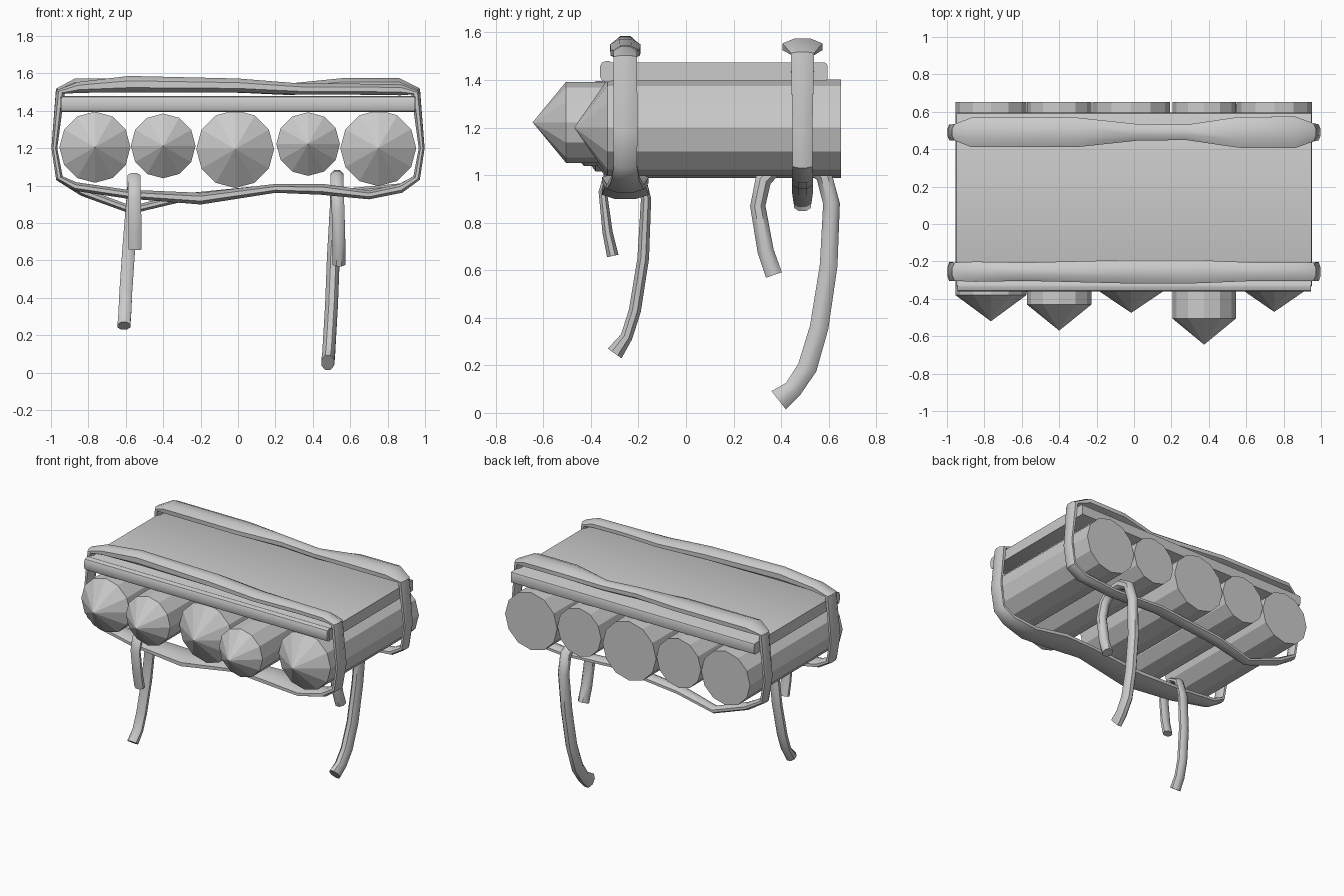
import bpy, bmesh, math
from mathutils import Vector


def finish(name, bm, smooth=None):
    bmesh.ops.recalc_face_normals(bm, faces=bm.faces)
    me = bpy.data.meshes.new(name)
    bm.to_mesh(me)
    bm.free()
    ob = bpy.data.objects.new(name, me)
    bpy.context.collection.objects.link(ob)
    if smooth:
        bpy.ops.object.select_all(action='DESELECT')
        ob.select_set(True)
        bpy.context.view_layer.objects.active = ob
        bpy.ops.object.shade_smooth_by_angle(angle=math.radians(smooth))
    return ob


def sweep(name, stations, axis, closed, sides=8):
    """Oval tube: each station is (point, half width along axis, half thickness)."""
    bm = bmesh.new()
    n = len(stations)
    rings = []
    for i, (p, a, b) in enumerate(stations):
        nxt = stations[(i + 1) % n if closed else min(i + 1, n - 1)][0]
        prv = stations[i - 1 if closed else max(i - 1, 0)][0]
        nor = (Vector(nxt) - Vector(prv)).cross(axis).normalized()
        ring = []
        for k in range(sides):
            t = 2 * math.pi * (k + 0.5) / sides
            ring.append(bm.verts.new(Vector(p) + axis * a * 1.06 * math.cos(t)
                                     + nor * b * 1.06 * math.sin(t)))
        rings.append(ring)
    for i in range(n if closed else n - 1):
        r, s = rings[i], rings[(i + 1) % n]
        for k in range(sides):
            m = (k + 1) % sides
            bm.faces.new((r[k], r[m], s[m], s[k]))
    if not closed:
        bm.faces.new(rings[0])
        bm.faces.new(rings[-1])
    return finish(name, bm, 45)


def log(name, x, z, r, front, back=0.652, sides=12):
    """Faceted log with a pointed front end."""
    bm = bmesh.new()
    loops = []
    for y in (front, back):
        loops.append([bm.verts.new((x + r * math.cos(2 * math.pi * k / sides), y,
                                    z + r * math.sin(2 * math.pi * k / sides)))
                      for k in range(sides)])
    tip = bm.verts.new((x, front - 0.14, z))
    f, b = loops
    for k in range(sides):
        m = (k + 1) % sides
        bm.faces.new((f[k], f[m], b[m], b[k]))
        bm.faces.new((f[k], f[m], tip))
    bm.faces.new(b)
    finish(name, bm)


# Row of five sharpened logs
for i, (x, z, r, front) in enumerate([(-0.765, 1.205, 0.19, -0.38),
                                      (-0.40, 1.212, 0.173, -0.43),
                                      (-0.015, 1.195, 0.208, -0.335),
                                      (0.375, 1.222, 0.17, -0.505),
                                      (0.75, 1.20, 0.203, -0.33)]):
    log(f"log_{i + 1}", x, z, r, front)


def rounded_box(name, lo, hi, bevel):
    bm = bmesh.new()
    bmesh.ops.create_cube(bm, size=1)
    for v in bm.verts:
        v.co = [(l + h) / 2 + c * (h - l) for c, l, h in zip(v.co, lo, hi)]
    edges = [e for e in bm.edges
             if abs(e.verts[0].co.x - e.verts[1].co.x) > 0.1]
    bmesh.ops.bevel(bm, geom=edges, offset=bevel, segments=2,
                    profile=0.5, affect='EDGES')
    return finish(name, bm, 30)


# Flat cover and the thin bar along its front edge
rounded_box("top_cover", (-0.948, -0.335, 1.395), (0.948, 0.595, 1.473), 0.012)
rounded_box("front_bar", (-0.945, -0.362, 1.392), (0.945, -0.30, 1.48), 0.025)

Y, X = Vector((0, 1, 0)), Vector((1, 0, 0))


def strap(name, y, outline):
    sweep(name, [((x, y, z), a, b) for x, z, a, b in outline], Y, True)


# Straps around the bundle: x, z, half width, half thickness
strap("front_strap", -0.255, [
    (-0.95, 1.50, 0.05, 0.025), (-0.85, 1.525, 0.055, 0.03),
    (-0.58, 1.542, 0.05, 0.045), (0.0, 1.535, 0.065, 0.038),
    (0.35, 1.515, 0.063, 0.03), (0.65, 1.515, 0.05, 0.03),
    (0.87, 1.512, 0.05, 0.03), (0.95, 1.495, 0.05, 0.025),
    (0.982, 1.20, 0.052, 0.016), (0.955, 1.04, 0.05, 0.02),
    (0.87, 0.985, 0.06, 0.025), (0.70, 0.95, 0.08, 0.024),
    (0.45, 0.98, 0.10, 0.03), (0.20, 0.985, 0.08, 0.024),
    (-0.20, 0.93, 0.10, 0.032), (-0.60, 0.955, 0.08, 0.024),
    (-0.87, 0.995, 0.055, 0.024), (-0.955, 1.04, 0.05, 0.02),
    (-0.982, 1.20, 0.052, 0.016)])
strap("back_strap", 0.49, [
    (-0.95, 1.51, 0.045, 0.025), (-0.87, 1.538, 0.08, 0.035),
    (-0.30, 1.537, 0.08, 0.035), (0.02, 1.53, 0.045, 0.035),
    (0.28, 1.515, 0.042, 0.032), (0.56, 1.54, 0.084, 0.035),
    (0.86, 1.54, 0.086, 0.035), (0.95, 1.51, 0.05, 0.025),
    (0.982, 1.20, 0.043, 0.016), (0.955, 1.04, 0.043, 0.02),
    (0.87, 0.99, 0.045, 0.022), (0.60, 0.965, 0.045, 0.022),
    (0.20, 0.985, 0.045, 0.022), (-0.30, 0.935, 0.045, 0.022),
    (-0.57, 0.87, 0.035, 0.022), (-0.83, 0.965, 0.043, 0.022),
    (-0.955, 1.04, 0.043, 0.02), (-0.982, 1.20, 0.043, 0.016)])


# Loose strap ends draped over the straps: x, y, z, half thickness
def drape(name, path):
    sweep(name, [((x, y, z), 0.035, b) for x, y, z, b in path], X, False)


drape("front_drape", [
    (-0.55, -0.308, 0.66, 0.025), (-0.55, -0.33, 0.76, 0.022),
    (-0.553, -0.35, 0.93, 0.018), (-0.555, -0.325, 1.01, 0.02),
    (-0.556, -0.26, 1.048, 0.02), (-0.556, -0.195, 1.01, 0.022),
    (-0.565, -0.168, 0.90, 0.022), (-0.585, -0.18, 0.65, 0.025),
    (-0.60, -0.215, 0.43, 0.026), (-0.605, -0.25, 0.32, 0.026),
    (-0.61, -0.30, 0.25, 0.036)])
drape("back_drape", [
    (0.54, 0.37, 0.58, 0.036), (0.54, 0.335, 0.68, 0.035),
    (0.535, 0.302, 0.87, 0.033), (0.53, 0.325, 0.98, 0.035),
    (0.53, 0.39, 1.045, 0.035), (0.53, 0.50, 1.05, 0.035),
    (0.53, 0.58, 1.0, 0.036), (0.525, 0.612, 0.88, 0.036),
    (0.51, 0.60, 0.62, 0.038), (0.50, 0.56, 0.36, 0.04),
    (0.49, 0.51, 0.19, 0.042), (0.485, 0.45, 0.10, 0.04),
    (0.48, 0.39, 0.053, 0.05)])
